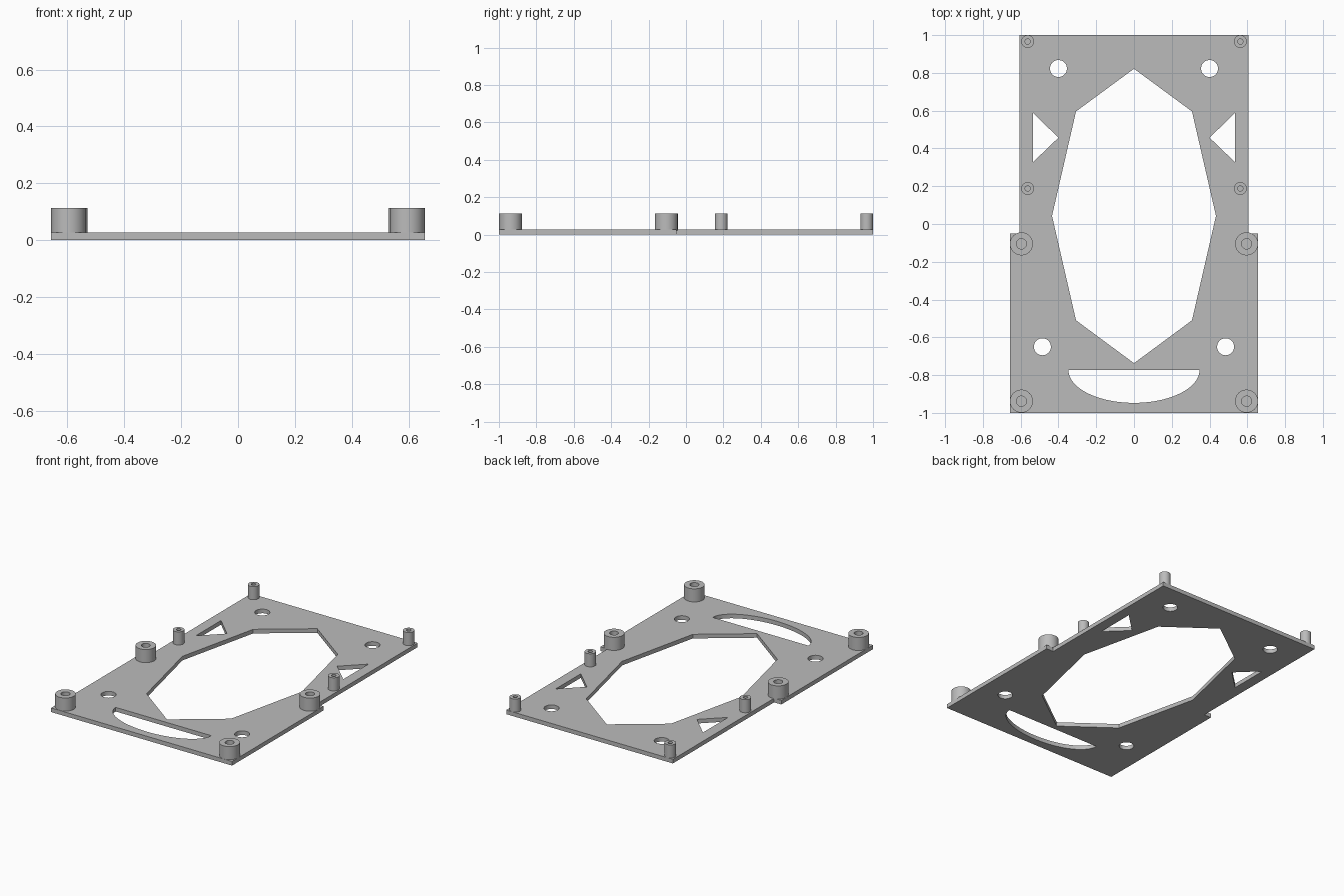
import bpy
import bmesh
from math import cos, sin, pi, tau
from mathutils import Vector

if "Cube" in bpy.data.objects:
    bpy.data.objects.remove(bpy.data.objects["Cube"], do_unlink=True)

PLATE_TOP = 0.027
POST_TOP = 0.113

grey = bpy.data.materials.new("plain_grey")
grey.use_nodes = True
colour = (0.5, 0.5, 0.5, 1)
grey.diffuse_color = colour
grey.node_tree.nodes["Principled BSDF"].inputs["Base Color"].default_value = colour


def add_object(name, mesh):
    mesh.materials.clear()
    mesh.materials.append(grey)
    obj = bpy.data.objects.new(name, mesh)
    bpy.context.collection.objects.link(obj)
    bpy.ops.object.select_all(action="DESELECT")
    obj.select_set(True)
    bpy.context.view_layer.objects.active = obj
    bpy.ops.object.shade_smooth_by_angle()
    return obj


def arc(cx, cy, rx, ry, start, end, steps):
    angles = [start + (end - start) * i / steps for i in range(steps + 1)]
    return [(cx + rx * cos(a), cy + ry * sin(a)) for a in angles]


def mirrored(half):
    """Close a right-hand half outline with its mirror image."""
    return half + [(-x, y) for x, y in reversed(half) if x > 0]


def plate(name, outlines, thickness):
    """Extrude a flat outline, with the other outlines as openings."""
    curve = bpy.data.curves.new(name, "CURVE")
    curve.dimensions = "2D"
    curve.fill_mode = "BOTH"
    curve.extrude = thickness / 2
    for points in outlines:
        spline = curve.splines.new("POLY")
        spline.points.add(len(points) - 1)
        for p, (x, y) in zip(spline.points, points):
            p.co = (x, y, 0, 1)
        spline.use_cyclic_u = True
    helper = bpy.data.objects.new(name + "_outline", curve)
    bpy.context.collection.objects.link(helper)
    bpy.context.view_layer.update()
    deps = bpy.context.evaluated_depsgraph_get()
    mesh = bpy.data.meshes.new_from_object(helper.evaluated_get(deps))
    bpy.data.objects.remove(helper, do_unlink=True)
    bm = bmesh.new()
    bm.from_mesh(mesh)
    bmesh.ops.remove_doubles(bm, verts=bm.verts, dist=1e-5)
    bmesh.ops.translate(bm, verts=bm.verts, vec=(0, 0, thickness / 2))
    bmesh.ops.recalc_face_normals(bm, faces=bm.faces)
    bm.to_mesh(mesh)
    bm.free()
    return add_object(name, mesh)


def post(name, x, y, outer, inner):
    """Hollow standoff: a rectangular wall section spun round its axis."""
    base = PLATE_TOP - 0.005
    section = [(inner, base), (outer, base), (outer, POST_TOP), (inner, POST_TOP)]
    bm = bmesh.new()
    verts = [bm.verts.new((r, 0, z)) for r, z in section]
    edges = [bm.edges.new((verts[i - 1], verts[i])) for i in range(4)]
    bmesh.ops.spin(bm, geom=verts + edges, cent=(0, 0, 0), axis=(0, 0, 1),
                   angle=tau, steps=48, use_merge=False)
    bmesh.ops.remove_doubles(bm, verts=bm.verts, dist=1e-5)
    bmesh.ops.recalc_face_normals(bm, faces=bm.faces)
    mesh = bpy.data.meshes.new(name)
    bm.to_mesh(mesh)
    bm.free()
    add_object(name, mesh).location = Vector((x, y, 0))


# Stepped base plate with its openings
outline = mirrored([(0.657, -1), (0.657, -0.05), (0.605, -0.05), (0.605, 1)])
centre_opening = mirrored([(0, -0.737), (0.307, -0.51), (0.434, 0.043),
                           (0.307, 0.596), (0, 0.822)])
half_moon = arc(0, -0.773, 0.347, 0.174, pi, tau, 40)
openings = [centre_opening, half_moon]
for side in (-1, 1):
    openings.append([(side * 0.535, 0.588), (side * 0.535, 0.327), (side * 0.4, 0.457)])
    for x, y in ((0.4, 0.823), (0.485, -0.65)):
        openings.append(arc(side * x, y, 0.045, 0.045, 0, tau, 40)[:-1])
plate("base_plate", [outline] + openings, PLATE_TOP)

# Wide standoffs in front, slim ones behind
for side, label in ((1, "left"), (-1, "right")):
    post(f"front_wide_post_{label}", side * 0.596, -0.938, 0.061, 0.027)
    post(f"middle_wide_post_{label}", side * 0.596, -0.105, 0.061, 0.027)
    post(f"middle_slim_post_{label}", side * 0.563, 0.188, 0.034, 0.014)
    post(f"rear_slim_post_{label}", side * 0.563, 0.966, 0.034, 0.014)
